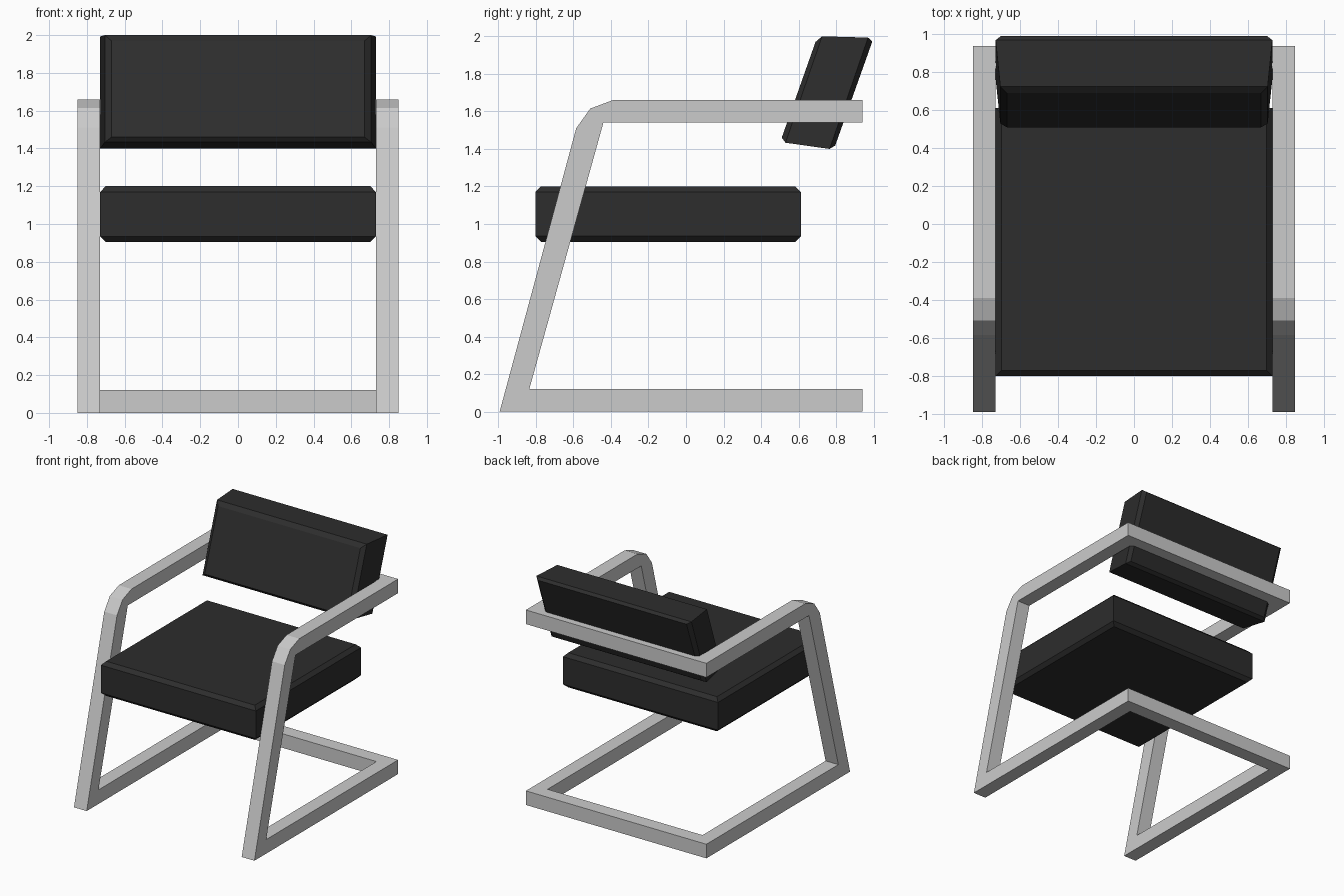
import bpy
import bmesh

cube = bpy.data.objects.get("Cube")
if cube:
    bpy.data.objects.remove(cube, do_unlink=True)


def make_material(name, colour):
    mat = bpy.data.materials.new(name)
    mat.use_nodes = True
    mat.diffuse_color = colour
    mat.node_tree.nodes["Principled BSDF"].inputs["Base Color"].default_value = colour
    return mat


metal = make_material("light grey metal", (0.6, 0.6, 0.6, 1))
fabric = make_material("charcoal fabric", (0.026, 0.026, 0.026, 1))


def loft(name, rings, mat):
    """Skin a stack of matching closed outlines and cap both ends."""
    bm = bmesh.new()
    loops = [[bm.verts.new(p) for p in ring] for ring in rings]
    n = len(loops[0])
    for a, b in zip(loops, loops[1:]):
        for i in range(n):
            j = (i + 1) % n
            bm.faces.new((a[i], a[j], b[j], b[i]))
    bm.faces.new(loops[0])
    bm.faces.new(loops[-1])
    bmesh.ops.recalc_face_normals(bm, faces=bm.faces)
    mesh = bpy.data.meshes.new(name)
    bm.to_mesh(mesh)
    bm.free()
    mesh.materials.append(mat)
    obj = bpy.data.objects.new(name, mesh)
    bpy.context.collection.objects.link(obj)
    return obj


BAR = 0.12      # square bar thickness
INNER = 0.73    # half the gap between the side frames
REAR = 0.94     # back end of the frame
ARM = 1.66      # top of the armrests

# Side frames: floor rail, raked front leg, rounded bend and armrest
side = [(REAR, 0), (-0.993, 0), (-0.585, 1.51), (-0.51, 1.615), (-0.39, ARM),
        (REAR, ARM), (REAR, ARM - BAR), (-0.44, ARM - BAR), (-0.835, BAR), (REAR, BAR)]
for name, sign in (("left", 1), ("right", -1)):
    loft(name + "_side_frame",
         [[(sign * x, y, z) for y, z in side] for x in (INNER, INNER + BAR)], metal)

# Rear crossbars at floor and armrest height
for name, z in (("floor_crossbar", 0), ("back_crossbar", ARM - BAR)):
    section = [(REAR - BAR, z), (REAR, z), (REAR, z + BAR), (REAR - BAR, z + BAR)]
    loft(name, [[(x, y, h) for y, h in section] for x in (-INNER, INNER)], metal)

# Seat cushion: chamfered around its top and bottom outlines
seat = []
for z, inset in ((0.905, 0.03), (0.935, 0), (1.17, 0), (1.2, 0.03)):
    w, front, back = INNER - inset, -0.803 + inset, 0.613 - inset
    seat.append([(-w, front, z), (w, front, z), (w, back, z), (-w, back, z)])
loft("seat_cushion", seat, fabric)

# Back cushion: leaning slab, wider at the rear, chamfered front and back
back_sections = [((0.51, 1.46), (0.69, 1.97), 0.67),
                 ((0.53, 1.433), (0.725, 2.0), 0.705),
                 ((0.765, 1.4), (0.97, 1.993), INNER),
                 ((0.795, 1.418), (0.993, 1.973), 0.70)]
loft("back_cushion",
     [[(-w, *low), (w, *low), (w, *high), (-w, *high)] for low, high, w in back_sections],
     fabric)
